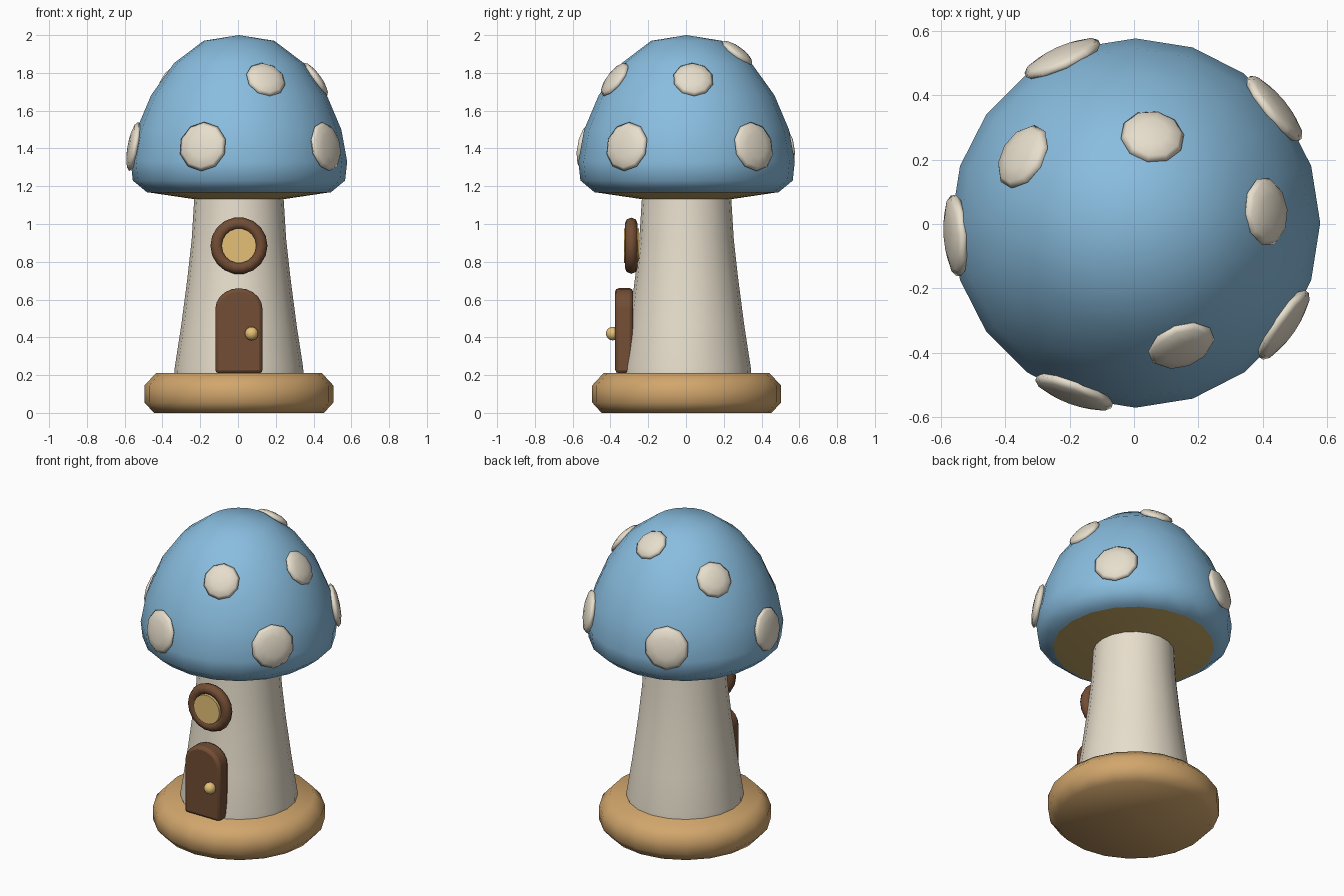
import bpy, bmesh, math
from mathutils import Vector, Matrix

if "Cube" in bpy.data.objects:
    bpy.data.objects.remove(bpy.data.objects["Cube"])

CX, CY = 0.005, 0.003


def material(name, rgb):
    m = bpy.data.materials.new(name)
    m.diffuse_color = (*rgb, 1)
    m.use_nodes = True
    m.node_tree.nodes["Principled BSDF"].inputs["Base Color"].default_value = m.diffuse_color
    return m


BLUE = material("cap_blue", (0.25, 0.51, 0.74))
CREAM = material("cream", (0.80, 0.73, 0.60))
TAN = material("tan", (0.64, 0.38, 0.15))
BROWN = material("brown", (0.17, 0.075, 0.035))
YELLOW = material("yellow", (0.78, 0.53, 0.18))
GILL = material("gill", (0.60, 0.42, 0.14))


def finish(name, bm, mat, angle=65):
    bmesh.ops.recalc_face_normals(bm, faces=bm.faces)
    me = bpy.data.meshes.new(name)
    bm.to_mesh(me)
    bm.free()
    me.materials.append(mat)
    ob = bpy.data.objects.new(name, me)
    bpy.context.collection.objects.link(ob)
    bpy.ops.object.select_all(action='DESELECT')
    ob.select_set(True)
    bpy.context.view_layer.objects.active = ob
    bpy.ops.object.shade_smooth_by_angle(angle=math.radians(angle))
    return ob


def lathe(name, profile, mat, sides=20, matrix=None, closed=False):
    """Spin (radius, height) points round z; radius 0 makes a pole."""
    bm = bmesh.new()
    rings = []
    for r, z in profile:
        if r == 0:
            rings.append([bm.verts.new((0, 0, z))] * sides)
        else:
            rings.append([bm.verts.new((r * math.cos(2 * math.pi * i / sides),
                                        r * math.sin(2 * math.pi * i / sides), z))
                          for i in range(sides)])
    pairs = list(zip(rings, rings[1:]))
    if closed:
        pairs.append((rings[-1], rings[0]))
    for a, b in pairs:
        for i in range(sides):
            j = (i + 1) % sides
            bm.faces.new(dict.fromkeys((a[i], a[j], b[j], b[i])))
    bm.transform(matrix or Matrix.Translation((CX, CY, 0)))
    return finish(name, bm, mat)


# Base, stem, cap and gills
lathe("base", [(0, 0), (0.45, 0), (0.5, 0.055), (0.5, 0.145), (0.44, 0.21), (0, 0.21)], TAN)
lathe("stem", [(0, 0.19), (0.342, 0.19), (0.34, 0.24), (0.306, 0.46), (0.272, 0.72),
               (0.25, 0.92), (0.235, 1.16), (0, 1.16)], CREAM)
cap_profile = [(0, 2.0), (0.187, 1.97), (0.343, 1.852), (0.465, 1.682), (0.542, 1.5),
               (0.573, 1.33), (0.562, 1.23), (0.487, 1.168)]
lathe("cap", cap_profile + [(0, 1.168)], BLUE)
lathe("gills", [(0, 1.168), (0.47, 1.166), (0.24, 1.132), (0, 1.132)], GILL)

# Spots: flattened spheres lying on the cap surface (angle, height, radius)
spots = [(39.5, 1.41, 0.132), (114, 1.41, 0.132), (184, 1.41, 0.132), (250, 1.41, 0.132),
         (325.5, 1.41, 0.132), (5, 1.765, 0.108), (79, 1.905, 0.1),
         (149.5, 1.765, 0.108), (290.5, 1.765, 0.108)]
for n, (deg, z, rad) in enumerate(spots):
    for (r0, z0), (r1, z1) in zip(cap_profile, cap_profile[1:]):
        if z1 <= z <= z0:
            r = r0 + (r1 - r0) * (z0 - z) / (z0 - z1)
            nr, nz = z0 - z1, r1 - r0
            break
    a = math.radians(deg)
    normal = Vector((nr * math.cos(a), nr * math.sin(a), nz))
    place = (Matrix.Translation((CX + r * math.cos(a), CY + r * math.sin(a), z))
             @ normal.to_track_quat('Z', 'Y').to_matrix().to_4x4()
             @ Matrix.Diagonal((rad, rad, 0.032, 1)))
    bm = bmesh.new()
    bmesh.ops.create_uvsphere(bm, u_segments=10, v_segments=6, radius=1, matrix=place)
    finish(f"spot_{n + 1}", bm, CREAM, 180)

# Arched door with softened edges
bm = bmesh.new()
outline = [(-0.125, 0.21), (0.125, 0.21)]
outline += [(0.125 * math.cos(math.pi * i / 10), 0.55 + 0.11 * math.sin(math.pi * i / 10))
            for i in range(11)]
face = bm.faces.new([bm.verts.new((CX + x, -0.375, z)) for x, z in outline])
ext = bmesh.ops.extrude_face_region(bm, geom=[face])
back = [v for v in ext["geom"] if isinstance(v, bmesh.types.BMVert)]
bmesh.ops.translate(bm, verts=back, vec=(0, 0.095, 0))
door = finish("door", bm, BROWN, 50)
bev = door.modifiers.new("soft_edges", 'BEVEL')
bev.width = 0.018
bev.segments = 2
bev.limit_method = 'ANGLE'
bev.angle_limit = math.radians(50)

# Door knob
bm = bmesh.new()
bmesh.ops.create_uvsphere(bm, u_segments=14, v_segments=10, radius=0.036,
                          matrix=Matrix.Translation((0.072, -0.388, 0.42)))
finish("door_knob", bm, YELLOW, 180)

# Round window: rim ring and pane, facing -y
face_front = Matrix.Translation((CX, -0.29, 0.885)) @ Matrix.Rotation(math.pi / 2, 4, 'X')
rim = [(0.118 + 0.033 * math.cos(math.pi * k / 4), 0.034 * math.sin(math.pi * k / 4))
       for k in range(8)]
lathe("window_rim", rim, BROWN, 18, face_front, closed=True)
lathe("window_pane", [(0, -0.04), (0.092, -0.04), (0.092, 0.038), (0, 0.038)],
      YELLOW, 18, face_front)
